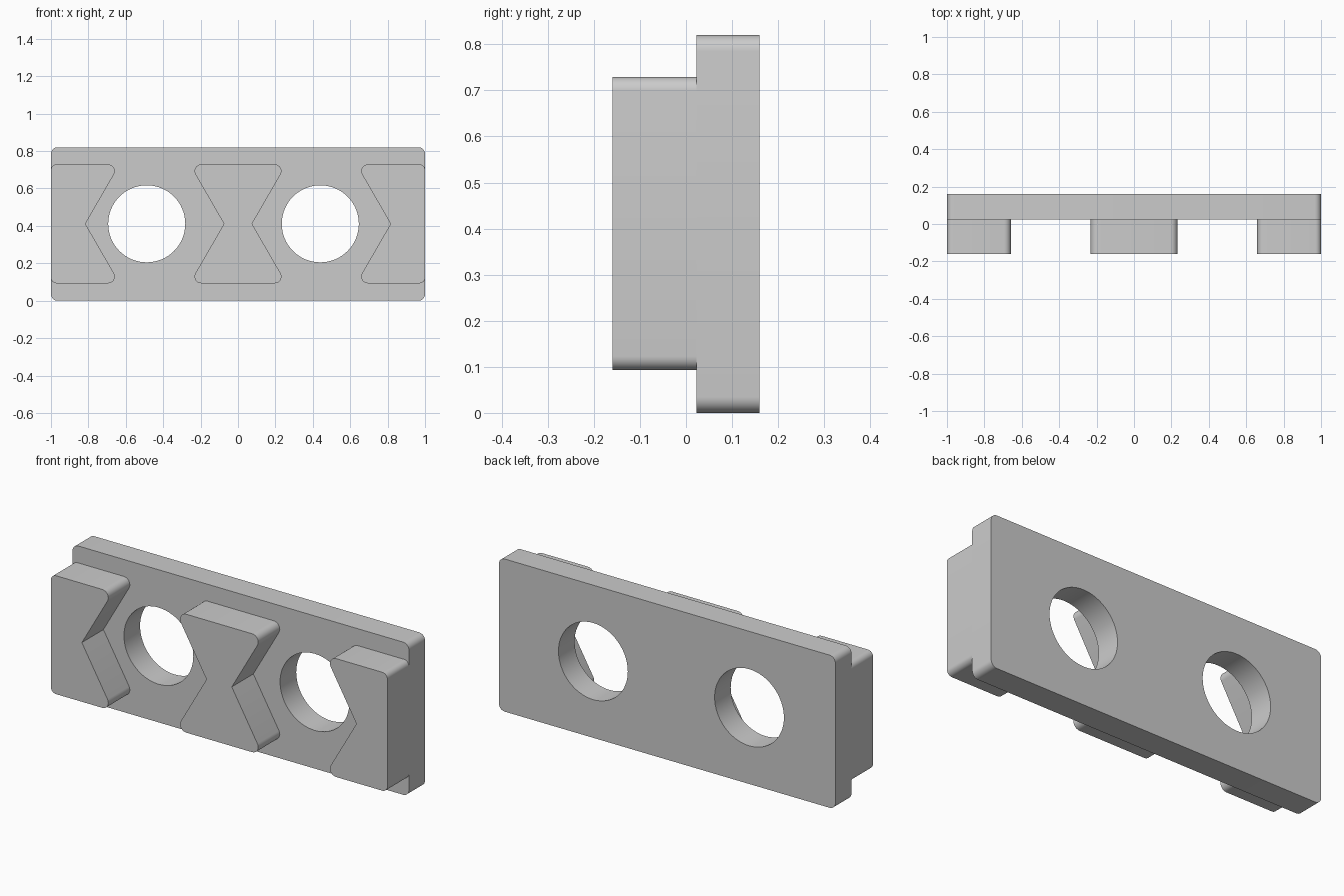
import bpy, bmesh
from math import cos, sin, pi, tan
from mathutils import Vector

if "Cube" in bpy.data.objects:
    bpy.data.objects.remove(bpy.data.objects["Cube"])

MID_Z = 0.411


def rounded(points, radii, steps=8):
    """Counter-clockwise outline with each corner replaced by a tangent arc."""
    out = []
    n = len(points)
    for i, r in enumerate(radii):
        p = Vector(points[i])
        if r == 0:
            out.append(p)
            continue
        a = (Vector(points[i - 1]) - p).normalized()
        b = (Vector(points[(i + 1) % n]) - p).normalized()
        half = a.angle(b) / 2
        centre = p + (a + b).normalized() * (r / sin(half))
        start = p + a * (r / tan(half)) - centre
        end = p + b * (r / tan(half)) - centre
        sweep = pi - 2 * half
        for k in range(steps + 1):
            t = k / steps
            out.append(centre + (start * sin((1 - t) * sweep) + end * sin(t * sweep)) / sin(sweep))
    return out


def circle(x, z, r, n=64):
    return [Vector((x + r * cos(2 * pi * i / n), z + r * sin(2 * pi * i / n))) for i in range(n)]


def slab(name, outlines, y0, y1):
    """Fill x/z outlines (inner ones become holes) and extrude from y0 to y1."""
    curve = bpy.data.curves.new(name, 'CURVE')
    curve.dimensions = '2D'
    curve.fill_mode = 'BOTH'
    curve.extrude = (y1 - y0) / 2
    for pts in outlines:
        s = curve.splines.new('POLY')
        s.points.add(len(pts) - 1)
        for sp, p in zip(s.points, pts):
            sp.co = (p.x, p.y, 0, 1)
        s.use_cyclic_u = True
    obj = bpy.data.objects.new(name, curve)
    bpy.context.collection.objects.link(obj)
    obj.location.y = (y0 + y1) / 2
    obj.rotation_euler.x = pi / 2
    bpy.ops.object.select_all(action='DESELECT')
    obj.select_set(True)
    bpy.context.view_layer.objects.active = obj
    bpy.ops.object.convert(target='MESH')
    obj = bpy.context.object
    bm = bmesh.new()
    bm.from_mesh(obj.data)
    bmesh.ops.remove_doubles(bm, verts=bm.verts, dist=1e-5)
    bmesh.ops.recalc_face_normals(bm, faces=bm.faces)
    bm.to_mesh(obj.data)
    bm.free()
    bpy.ops.object.shade_smooth_by_angle(angle=pi / 6)
    return obj


# Back plate with two round holes
plate = rounded([(-1, 0), (1, 0), (1, 0.82), (-1, 0.82)], [0.035] * 4)
slab("back_plate", [plate, circle(-0.488, MID_Z, 0.206), circle(0.44, MID_Z, 0.206)], 0.023, 0.16)

# Raised blocks with V-notched sides
LOW, HIGH = 0.093, 0.729
RUN = (HIGH - MID_Z) / tan(pi / 3)
R = 0.036


def end_block(name, side, tip):
    pts = [(-1, LOW), (-tip + RUN, LOW), (-tip, MID_Z), (-tip + RUN, HIGH), (-1, HIGH)]
    radii = [0.03, R, 0, R, 0.03]
    if side > 0:
        pts = [(-x, z) for x, z in reversed(pts)]
    slab(name, [rounded(pts, radii)], -0.16, 0.023)


end_block("left_block", -1, 0.816)
end_block("right_block", 1, 0.816)

TIP = 0.075
wide = TIP + RUN
middle = [(-wide, LOW), (wide, LOW), (TIP, MID_Z), (wide, HIGH), (-wide, HIGH), (-TIP, MID_Z)]
slab("middle_block", [rounded(middle, [R, R, 0, R, R, 0])], -0.16, 0.023)
